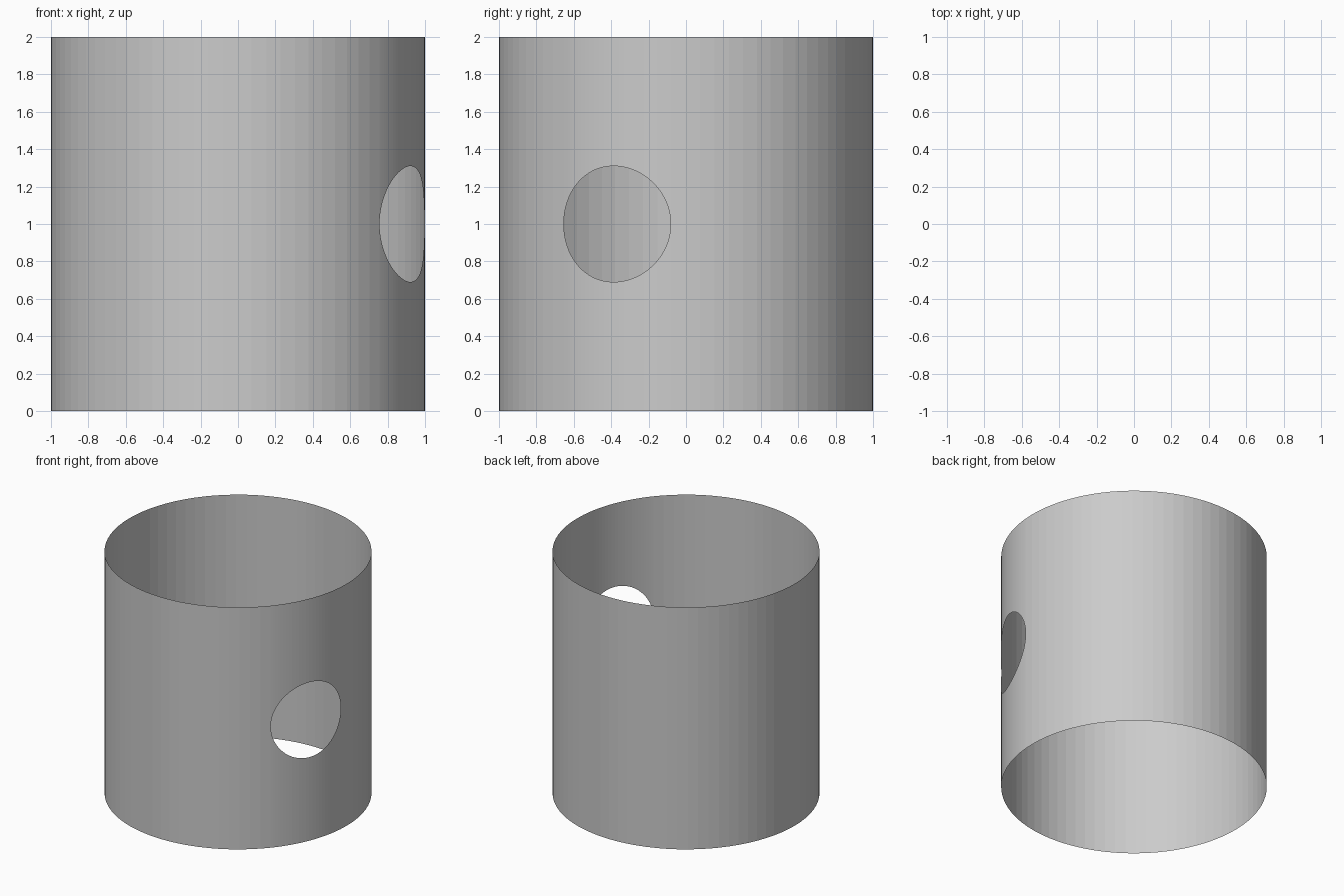
import bpy, bmesh
from math import radians, asin, sin, cos, pi

if "Cube" in bpy.data.objects:
    bpy.data.objects.remove(bpy.data.objects["Cube"])

RADIUS, HEIGHT = 1.0, 2.0
HOLE_R, HOLE_Z, HOLE_ANGLE = 0.31, 1.0, radians(-22.75)
HOLE_STEPS, WALL_STEPS = 32, 72

# Columns around the tube: (angle, half height of the opening there)
half = asin(HOLE_R / RADIUS)
columns = []
for i in range(HOLE_STEPS + 1):
    t = pi * i / HOLE_STEPS
    columns.append((HOLE_ANGLE + asin(-HOLE_R * cos(t) / RADIUS), HOLE_R * sin(t)))
for i in range(1, WALL_STEPS):
    columns.append((HOLE_ANGLE + half + (2 * pi - 2 * half) * i / WALL_STEPS, 0.0))

# Thin open wall: one strip below and one above the round opening
bm = bmesh.new()
rings = []
for a, h in columns:
    heights = (0.0, HOLE_Z - h, HOLE_Z + h, HEIGHT)
    rings.append([bm.verts.new((RADIUS * cos(a), RADIUS * sin(a), z)) for z in heights])
for i, left in enumerate(rings):
    right = rings[(i + 1) % len(rings)]
    for k in (0, 2):
        bm.faces.new((left[k], right[k], right[k + 1], left[k + 1]))
bmesh.ops.remove_doubles(bm, verts=bm.verts, dist=1e-5)

mesh = bpy.data.meshes.new("tube_wall")
bm.to_mesh(mesh)
bm.free()
tube = bpy.data.objects.new("tube_wall", mesh)
bpy.context.collection.objects.link(tube)
